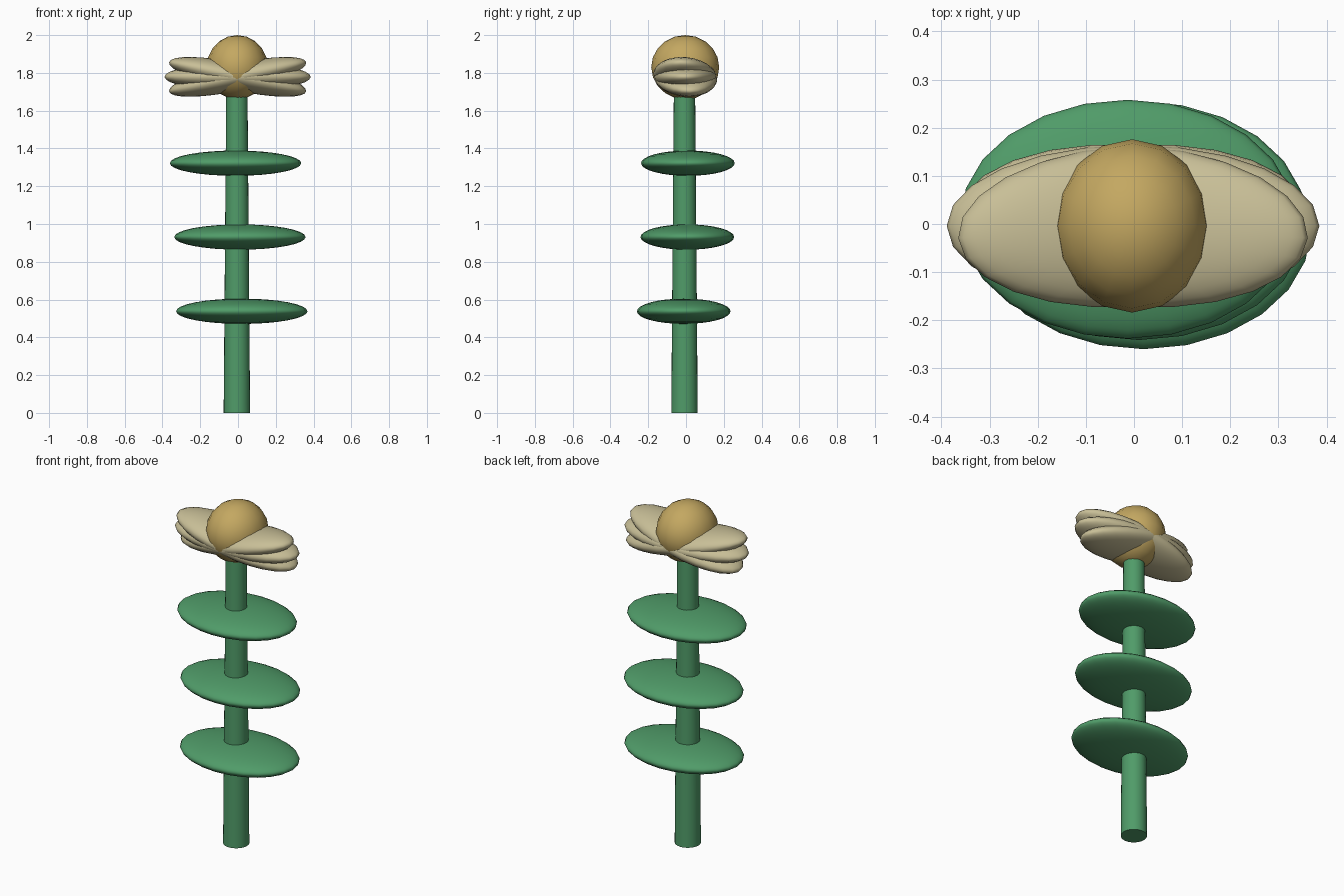
import bpy
from math import radians

if "Cube" in bpy.data.objects:
    bpy.data.objects.remove(bpy.data.objects["Cube"])


def material(name, rgb):
    m = bpy.data.materials.new(name)
    m.diffuse_color = (*rgb, 1)
    m.use_nodes = True
    m.node_tree.nodes["Principled BSDF"].inputs["Base Color"].default_value = m.diffuse_color
    return m


GREEN = material("leaf_green", (0.08, 0.33, 0.14))
CREAM = material("petal_cream", (0.58, 0.52, 0.31))
GOLD = material("centre_gold", (0.55, 0.39, 0.12))


def finish(name, mat):
    ob = bpy.context.object
    ob.name = name
    ob.data.materials.append(mat)
    bpy.ops.object.shade_smooth_by_angle(angle=radians(40))
    return ob


def ellipsoid(name, loc, radii, mat, rot=(0, 0, 0), segments=24, rings=16):
    bpy.ops.mesh.primitive_uv_sphere_add(segments=segments, ring_count=rings, radius=1,
                                         location=loc, rotation=[radians(a) for a in rot])
    bpy.context.object.scale = radii
    return finish(name, mat)


# Tapered stem
bpy.ops.mesh.primitive_cone_add(vertices=24, radius1=0.07, radius2=0.056, depth=1.75,
                                location=(-0.006, -0.008, 0.875))
finish("stem", GREEN)

# Three flat leaf discs threaded on the stem
for i, (x, y, z) in enumerate([(0.02, -0.012, 0.538), (0.01, 0.007, 0.931),
                               (-0.013, 0.01, 1.322)]):
    ellipsoid(f"leaf_{i + 1}", (x, y, z), (0.348, 0.248, 0.067), GREEN)

# Fanned petals: one level, two tilted opposite ways
for i, (tilt, yaw, length) in enumerate([(0, 0, 0.387), (12, 4, 0.372), (-12, -4, 0.372)]):
    ellipsoid(f"petal_{i + 1}", (-0.002, -0.004, 1.779), (length, 0.168, 0.073), CREAM,
              rot=(0, tilt, yaw))

# Flower centre
ellipsoid("flower_centre", (-0.004, -0.004, 1.83), (0.162, 0.18, 0.17), GOLD,
          segments=16, rings=10)
